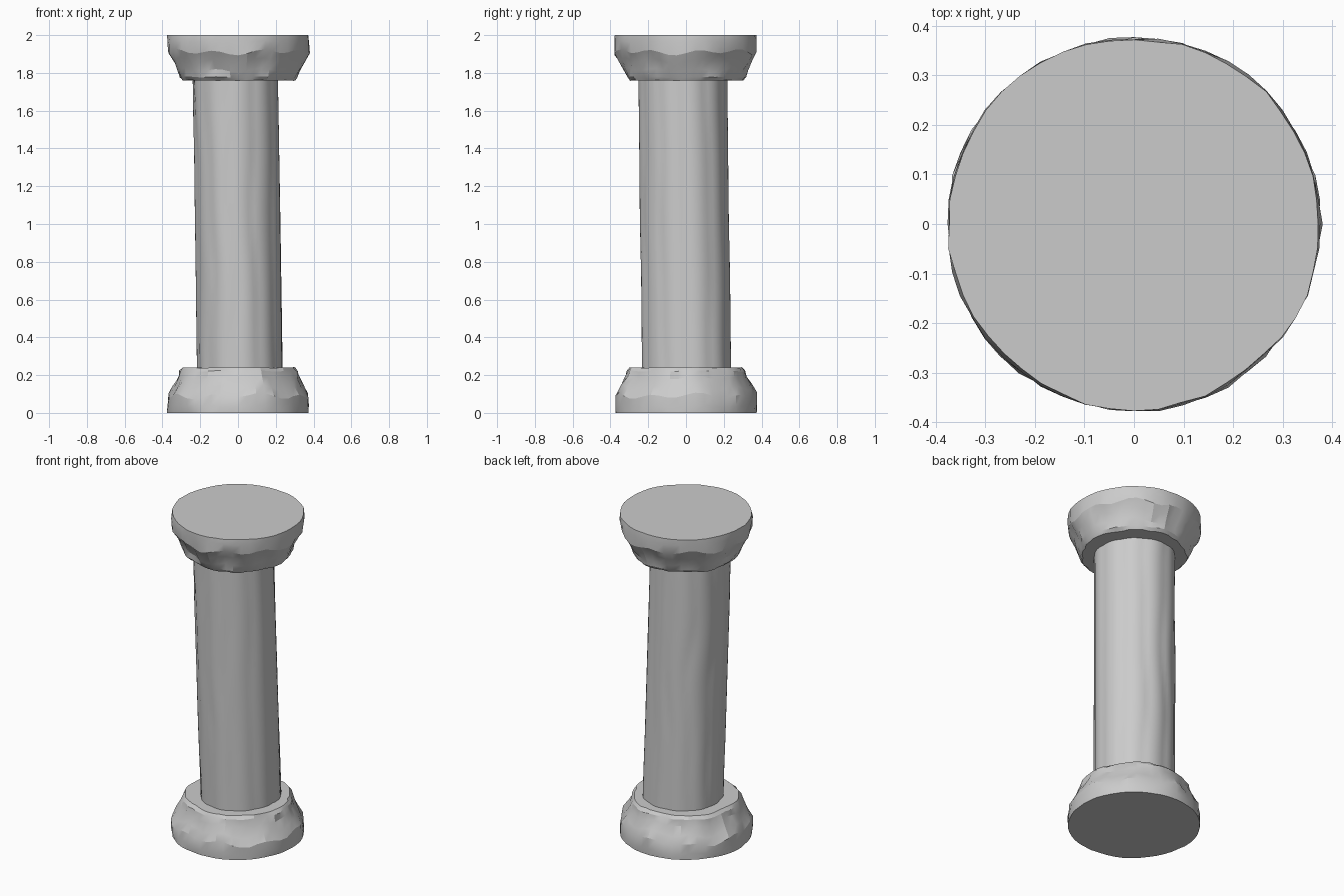
import bpy, bmesh, math, random
from mathutils import Matrix

if "Cube" in bpy.data.objects:
    bpy.data.objects.remove(bpy.data.objects["Cube"])

random.seed(4)


def ring_object(name, rings, angle):
    """Skin a stack of point rings into a closed object."""
    bm = bmesh.new()
    loops = [[bm.verts.new(p) for p in ring] for ring in rings]
    n = len(loops[0])
    for a, b in zip(loops, loops[1:]):
        for i in range(n):
            j = (i + 1) % n
            bm.faces.new((a[i], a[j], b[j], b[i]))
    bm.faces.new(list(reversed(loops[0])))
    bm.faces.new(loops[-1])
    me = bpy.data.meshes.new(name)
    bm.to_mesh(me)
    bm.free()
    ob = bpy.data.objects.new(name, me)
    bpy.context.collection.objects.link(ob)
    bpy.ops.object.select_all(action='DESELECT')
    ob.select_set(True)
    bpy.context.view_layer.objects.active = ob
    bpy.ops.object.shade_smooth_by_angle(angle=math.radians(angle))
    return ob


def worn_block(name):
    """Round stone foot with a chipped, wavy shoulder."""
    # radius, height, radial noise, height wave
    profile = [(0.374, 0.0, 0.003, 0), (0.376, 0.035, 0.003, 0.008),
               (0.372, 0.09, 0.006, 0.018), (0.346, 0.135, 0.008, 0.018),
               (0.322, 0.185, 0.007, 0.012), (0.312, 0.222, 0.006, 0.004),
               (0.296, 0.24, 0.006, 0.002)]
    n = 48
    rings = []
    for r, z, jit, wave in profile:
        ring = []
        for i in range(n):
            a = 2 * math.pi * i / n
            rr = r + random.uniform(-jit, jit) + jit * 0.7 * math.sin(5 * a + 9 * z)
            zz = z + wave * (0.65 * math.sin(9 * a) + 0.35 * math.sin(4 * a + 1))
            ring.append((rr * math.cos(a), rr * math.sin(a), zz))
        rings.append(ring)
    return ring_object(name, rings, 20)


# Base and the same block turned over as the capital
worn_block("base")
capital = worn_block("capital")
capital.data.transform(Matrix.Translation((0, 0, 2)) @ Matrix.Rotation(math.pi, 4, 'X'))

# Slightly leaning shaft with shallow, wandering grooves
rings = []
for k in range(25):
    t = k / 24
    z = 0.2 + 1.6 * t
    cx, cy = 0.011 - 0.028 * t, 0.008 - 0.026 * t
    ring = []
    for i in range(72):
        a = 2 * math.pi * i / 72
        drift = 0.09 * math.sin(7 * t + 2 * a) + 0.05 * math.sin(15 * t)
        groove = abs(math.sin(5.5 * (a + drift * abs(math.sin(a / 2)))))
        r = 0.222 + 0.006 * groove + 0.004 * math.sin(3 * a + 2 * t)
        ring.append((cx + r * math.cos(a), cy + 1.04 * r * math.sin(a), z))
    rings.append(ring)
ring_object("shaft", rings, 35)
